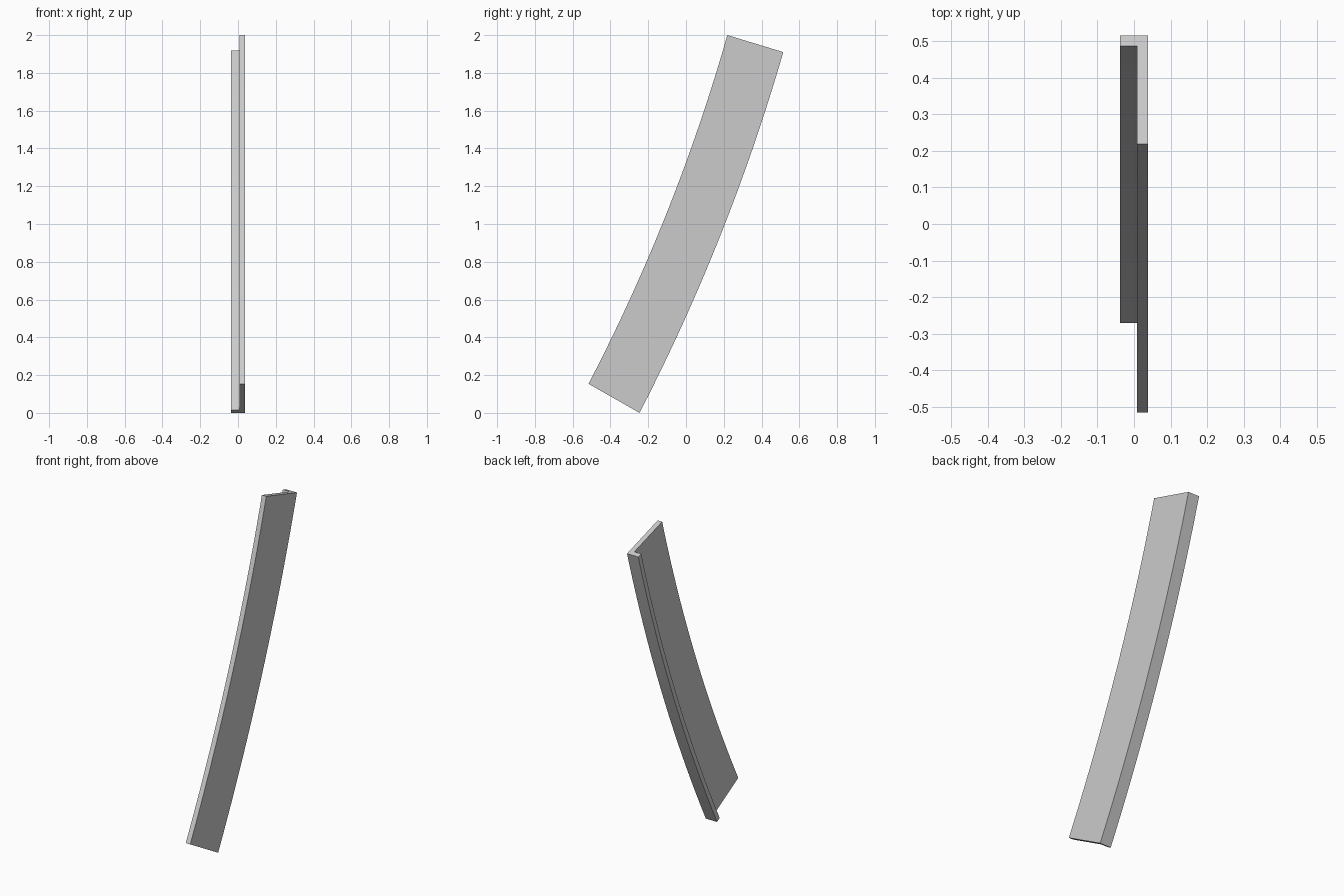
import bpy
import bmesh
from mathutils import Vector

cube = bpy.data.objects.get("Cube")
if cube:
    bpy.data.objects.remove(cube, do_unlink=True)

# Single plain grey
grey = bpy.data.materials.new("light_grey")
grey.use_nodes = True
colour = (0.6, 0.6, 0.6, 1)
grey.diffuse_color = colour
grey.node_tree.nodes["Principled BSDF"].inputs["Base Color"].default_value = colour

STEPS = 32
BOW = 0.05
THICK = 0.029
LEFT, STEP, RIGHT = 0.038, 0.008, -0.038


def bowed(start, end, t):
    """Point (y, z) on a shallow arc that bulges towards the back."""
    chord = end - start
    normal = Vector((chord.y, -chord.x)).normalized()
    return start + chord * t + normal * (4 * BOW * t * (1 - t))


# L section swept along the bow: web on the left, flange along the back
bm = bmesh.new()
rings = []
for i in range(STEPS + 1):
    t = i / STEPS
    front = bowed(Vector((-0.516, 0.154)), Vector((0.219, 2.0)), t)
    back = bowed(Vector((-0.246, 0.0)), Vector((0.515, 1.91)), t)
    inner = back - (back - front).normalized() * THICK
    section = [(LEFT, front), (LEFT, back), (RIGHT, back),
               (RIGHT, inner), (STEP, inner), (STEP, front)]
    rings.append([bm.verts.new((x, p.x, p.y)) for x, p in section])

for low, high in zip(rings, rings[1:]):
    for k in range(len(low)):
        n = (k + 1) % len(low)
        bm.faces.new((low[k], low[n], high[n], high[k]))
bm.faces.new(rings[0][::-1])
bm.faces.new(rings[-1])
bmesh.ops.recalc_face_normals(bm, faces=bm.faces[:])

mesh = bpy.data.meshes.new("curved_angle_bar")
bm.to_mesh(mesh)
bm.free()
mesh.materials.append(grey)
bar = bpy.data.objects.new("curved_angle_bar", mesh)
bpy.context.collection.objects.link(bar)

# Smooth along the bow, sharp at the corners
bpy.ops.object.select_all(action="DESELECT")
bar.select_set(True)
bpy.context.view_layer.objects.active = bar
bpy.ops.object.shade_smooth_by_angle()
